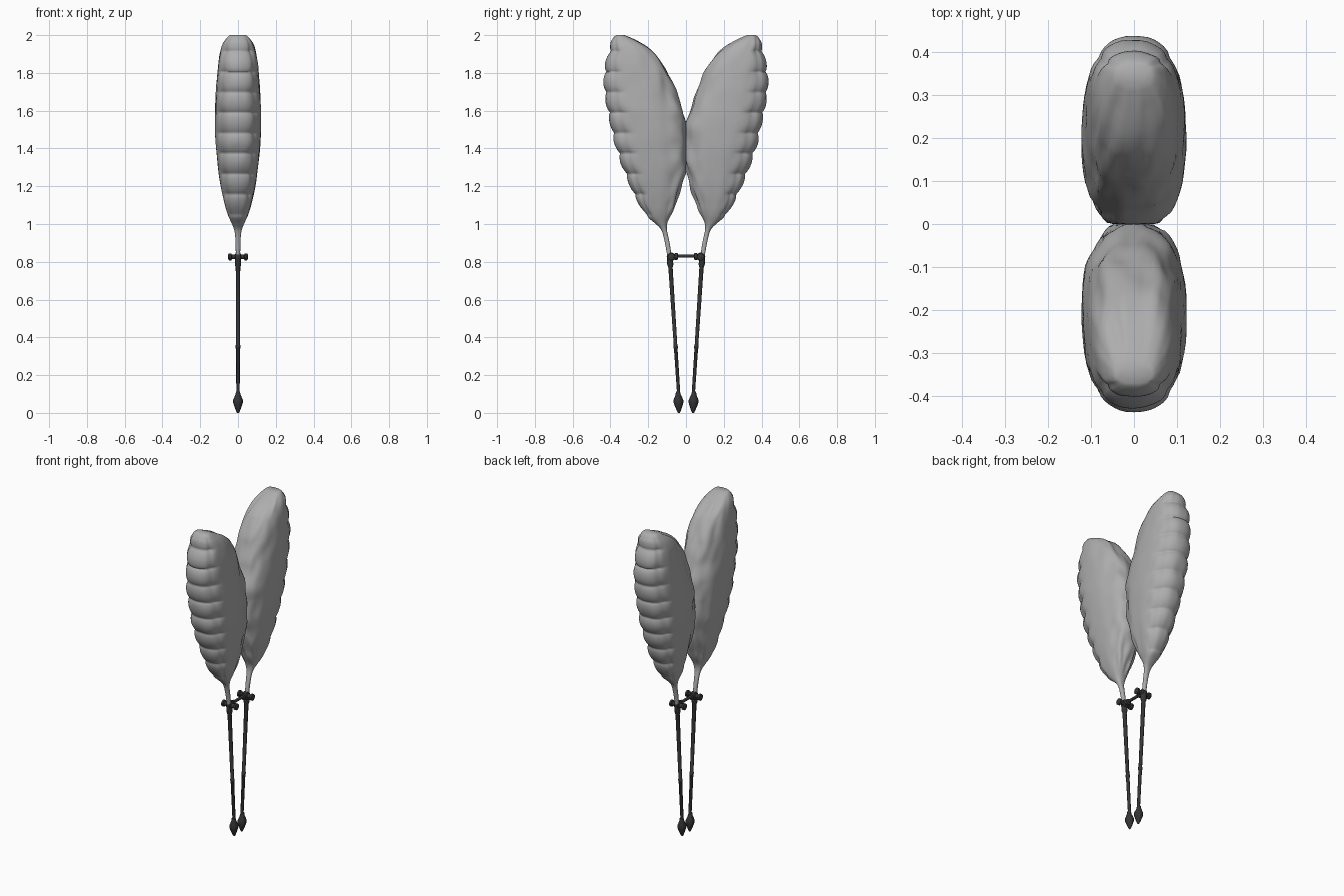
import bpy, bmesh, math
from mathutils import Vector, noise

if "Cube" in bpy.data.objects:
    bpy.data.objects.remove(bpy.data.objects["Cube"])

def material(name, c):
    m = bpy.data.materials.new(name)
    m.diffuse_color = (c, c, c, 1)
    m.use_nodes = True
    m.node_tree.nodes["Principled BSDF"].inputs["Base Color"].default_value = m.diffuse_color
    return m

GREY = material("pale grey", 0.42)
DARK = material("charcoal", 0.035)

def finish(name, bm, mat, angle=50):
    bmesh.ops.recalc_face_normals(bm, faces=bm.faces)
    me = bpy.data.meshes.new(name)
    bm.to_mesh(me)
    bm.free()
    ob = bpy.data.objects.new(name, me)
    bpy.context.collection.objects.link(ob)
    me.materials.append(mat)
    bpy.ops.object.select_all(action='DESELECT')
    ob.select_set(True)
    bpy.context.view_layer.objects.active = ob
    bpy.ops.object.shade_smooth_by_angle(angle=math.radians(angle))
    return ob

def skin(bm, rings):
    for a, b in zip(rings, rings[1:]):
        n = len(a)
        for i in range(n):
            bm.faces.new((a[i], a[(i + 1) % n], b[(i + 1) % n], b[i]))
    bm.faces.new(rings[0])
    bm.faces.new(rings[-1])

def lathe(name, p, axis, profile, sides, mat):
    """Turned part: profile is (distance along axis, radius)."""
    p, axis = Vector(p), Vector(axis).normalized()
    q = axis.to_track_quat('Z', 'Y')
    bm = bmesh.new()
    rings = [[bm.verts.new(p + q @ Vector((r * math.cos(2 * math.pi * i / sides),
              r * math.sin(2 * math.pi * i / sides), d))) for i in range(sides)]
             for d, r in profile]
    skin(bm, rings)
    return finish(name, bm, mat)

# Pad sections: height, inner y, outer y, half thickness
SECT = [(0.82, .075, .097, .011), (0.90, .086, .111, .013), (0.96, .100, .125, .016),
        (0.99, .105, .140, .026), (1.02, .095, .190, .042), (1.06, .073, .222, .058),
        (1.15, .040, .272, .082), (1.21, .020, .298, .093), (1.30, -.004, .335, .106),
        (1.42, -.008, .376, .118), (1.52, -.004, .397, .122), (1.60, .018, .415, .122),
        (1.71, .058, .432, .116), (1.80, .094, .434, .109), (1.87, .138, .420, .102),
        (1.92, .180, .406, .093), (1.96, .235, .396, .080), (1.985, .288, .388, .062),
        (2.0, .325, .370, .042)]

def section(z):
    for a, b in zip(SECT, SECT[1:]):
        if z <= b[0]:
            t = max(0, (z - a[0]) / (b[0] - a[0]))
            return [a[k] + (b[k] - a[k]) * t for k in (1, 2, 3)]
    return list(SECT[-1][1:])

def smooth_section(z):
    w = min(0.025, 2.0 - z, z - 0.82)
    rows = [section(z + w * k / 3) for k in range(-3, 4)]
    return [sum(r[k] for r in rows) / 7 for k in range(3)]

def leaf_pad(name, side):
    bm = bmesh.new()
    rings, count, sides = [], 170, 56
    for j in range(count + 1):
        z = 0.82 + 1.18 * j / count
        yi, yo, hx = smooth_section(z)
        c, h = (yi + yo) / 2, (yo - yi) / 2
        body = max(0, min(1, (z - 1.01) / 0.08)) * min(1, (2.0 - z) / 0.03)
        ring = []
        for i in range(sides):
            a = 2 * math.pi * i / sides
            co, si = math.cos(a), math.sin(a)
            e = 2 / 2.4
            u = math.copysign(abs(co) ** e, co)
            v = math.copysign(abs(si) ** e, si)
            # quilted ribs along the outer edge, seam groove beside them
            rib = abs(math.sin(math.pi * (z - 1.05) / 0.108)) ** 0.6 - 0.75
            outer = max(0, min(1, (co - 0.35) / 0.3))
            off = 0.016 * rib * outer
            off -= 0.006 * math.exp(-((abs(v) - 0.76) / 0.07) ** 2) * (co > 0)
            # soft wrinkles on the inner edge
            inner = max(0, min(1, (-co - 0.3) / 0.4))
            n = noise.noise(Vector((u * 3, v * 3 + side * 5, z * 9)))
            off += n * (0.003 + 0.011 * inner)
            off *= body
            x = hx * v + off * si
            y = max(0.0005, c + h * u + off * co)
            ring.append(bm.verts.new((x, side * y, z)))
        rings.append(ring)
    skin(bm, rings)
    return finish(name, bm, GREY, 70)

for side, tag in ((1, "back"), (-1, "front")):
    leaf_pad(tag + "_leaf_pad", side)
    top, foot = Vector((0, side * .086, .83)), Vector((0, side * .038, .09))
    d = top - foot
    L = d.length
    # Thin leg with a small collar
    lathe(tag + "_leg", foot, d, [(0, .009), (.25, .010), (.252, .012), (.27, .012),
          (.272, .010), (L - .06, .012), (L - .045, .017), (L, .017)], 10, DARK)
    # Bud-shaped foot
    lathe(tag + "_foot", (0, side * .037, 0), (0, side * .05, 1),
          [(0, .005), (.012, .011), (.05, .025), (.068, .026), (.098, .013), (.113, .011)],
          8, DARK)
    # Clamp across the leg, with flanged ends
    lathe(tag + "_clamp", (-.052, side * .078, .826), (1, 0, 0),
          [(0, .012), (.004, .020), (.016, .020), (.020, .012), (.036, .013), (.040, .023),
           (.064, .023), (.068, .013), (.084, .012), (.088, .020), (.100, .020), (.104, .012)],
          10, DARK)
    lathe(tag + "_clamp_nut", (0, side * .042, .828), (0, side, 0),
          [(0, .012), (.004, .018), (.016, .018), (.02, .012), (.058, .012)], 8, DARK)

# Bar joining the two clamps
lathe("cross_bar", (0, -.08, .83), (0, 1, 0), [(0, .009), (.16, .009)], 10, DARK)
